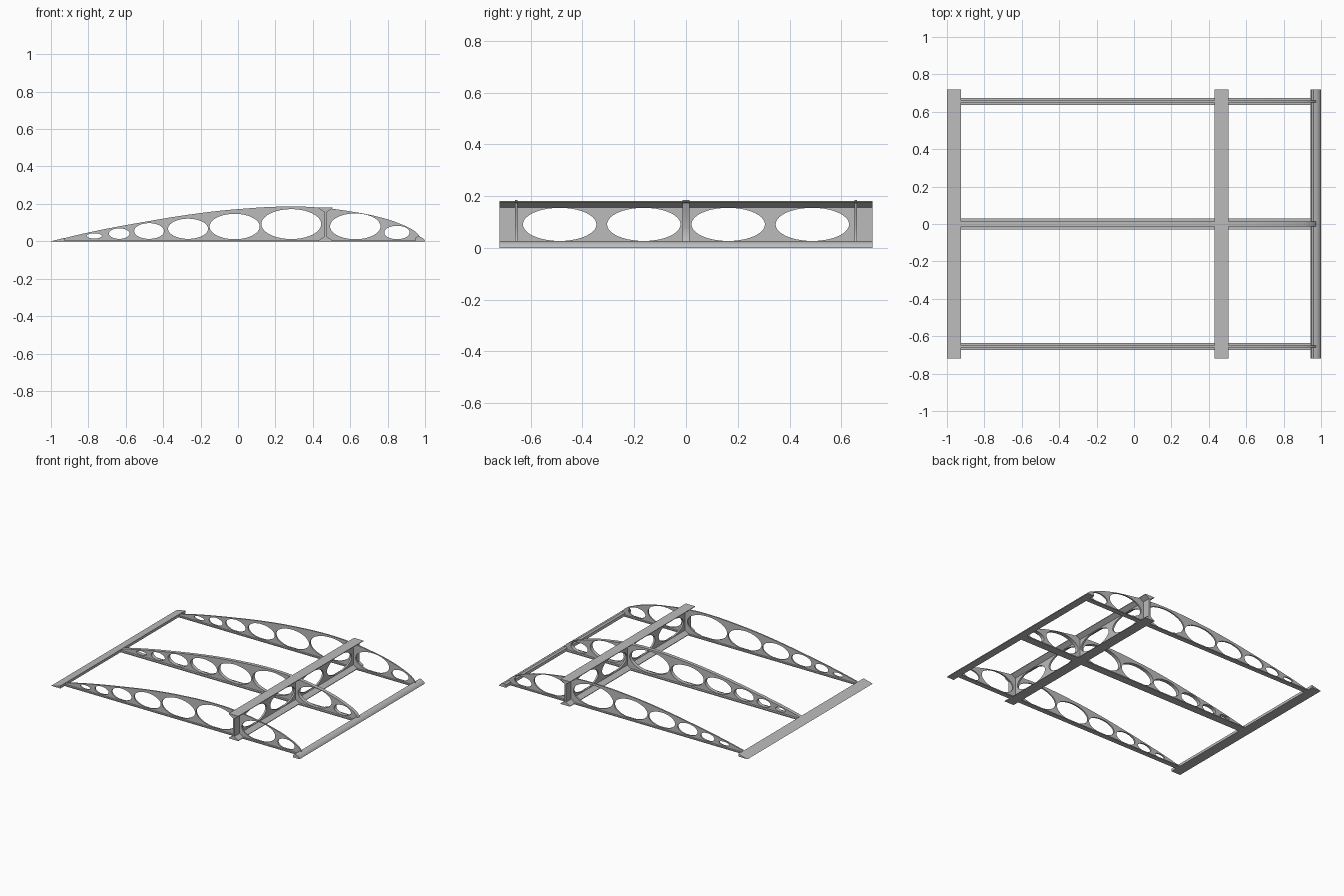
import bpy
import math

cube = bpy.data.objects.get("Cube")
if cube:
    bpy.data.objects.remove(cube, do_unlink=True)

grey = bpy.data.materials.new("plain grey")
grey.use_nodes = True
grey.diffuse_color = (0.5, 0.5, 0.5, 1)
grey.node_tree.nodes["Principled BSDF"].inputs["Base Color"].default_value = (0.5, 0.5, 0.5, 1)

ALONG_Y = (math.pi / 2, 0, 0)            # profile drawn in x-z, thickness along y
ALONG_X = (math.pi / 2, 0, math.pi / 2)  # profile drawn in y-z, thickness along x
HALF_SPAN = 0.72


def add_spline(curve, points, smooth):
    """Closed outline; smooth outlines keep sharp first and last points."""
    if smooth:
        spline = curve.splines.new('BEZIER')
        spline.bezier_points.add(len(points) - 1)
        for i, (bp, (u, v)) in enumerate(zip(spline.bezier_points, points)):
            bp.co = (u, v, 0)
            kind = 'VECTOR' if i in (0, len(points) - 1) else 'AUTO'
            bp.handle_left_type = bp.handle_right_type = kind
    else:
        spline = curve.splines.new('POLY')
        spline.points.add(len(points) - 1)
        for p, (u, v) in zip(spline.points, points):
            p.co = (u, v, 0, 1)
    spline.use_cyclic_u = True


def ellipse(cu, cv, ru, rv, steps=40):
    angles = [2 * math.pi * i / steps for i in range(steps)]
    return [(cu + ru * math.cos(a), cv + rv * math.sin(a)) for a in angles]


def plate(name, outline, half_thick, location, rotation, holes=(), smooth=False):
    """Extrude a closed outline with elliptical holes into a mesh part."""
    curve = bpy.data.curves.new(name, 'CURVE')
    curve.dimensions = '2D'
    curve.fill_mode = 'BOTH'
    curve.resolution_u = 6
    curve.extrude = half_thick
    add_spline(curve, outline, smooth)
    for hole in holes:
        add_spline(curve, ellipse(*hole), False)
    temp = bpy.data.objects.new(name + "_outline", curve)
    bpy.context.collection.objects.link(temp)
    bpy.context.view_layer.update()
    graph = bpy.context.evaluated_depsgraph_get()
    mesh = bpy.data.meshes.new_from_object(temp.evaluated_get(graph))
    bpy.data.objects.remove(temp, do_unlink=True)
    mesh.name = name
    mesh.materials.clear()
    mesh.materials.append(grey)
    part = bpy.data.objects.new(name, mesh)
    part.location = location
    part.rotation_euler = rotation
    bpy.context.collection.objects.link(part)
    bpy.ops.object.select_all(action='DESELECT')
    part.select_set(True)
    bpy.context.view_layer.objects.active = part
    bpy.ops.object.shade_smooth_by_angle(angle=math.radians(25))
    return part


# Ribs: airfoil webs with lightening holes, each on a flat foot strip
airfoil = [(-0.99, 0.002), (-0.8, 0.047), (-0.5, 0.104), (-0.2, 0.151), (0, 0.172),
           (0.27, 0.186), (0.45, 0.179), (0.6, 0.16), (0.75, 0.131), (0.87, 0.092),
           (0.95, 0.05), (0.988, 0.002)]
rib_holes = [(-0.768, 0.029, 0.04, 0.014), (-0.635, 0.041, 0.055, 0.028),
             (-0.475, 0.055, 0.08, 0.042), (-0.267, 0.067, 0.107, 0.054),
             (-0.018, 0.079, 0.134, 0.068), (0.285, 0.092, 0.16, 0.08),
             (0.627, 0.08, 0.135, 0.069), (0.85, 0.047, 0.068, 0.036)]
foot = [(-0.93, 0), (0.95, 0), (0.95, 0.007), (-0.93, 0.007)]
for label, y, web, strip in (("front", -0.655, 0.005, 0.018),
                             ("middle", 0, 0.013, 0.029),
                             ("back", 0.655, 0.005, 0.018)):
    plate(label + "_rib", airfoil, web, (0, y, 0), ALONG_Y, rib_holes, smooth=True)
    plate(label + "_rib_foot", foot, strip, (0, y, 0), ALONG_Y)

# Main spar: tapered flanges joined by a web with four oval holes
SPAR_X, SPAR_TOP = 0.468, 0.181
flange = [(-0.038, 0), (0.038, 0), (0.038, 0.004), (0.006, 0.025), (-0.006, 0.025), (-0.038, 0.004)]
plate("spar_lower_flange", flange, HALF_SPAN, (SPAR_X, 0, 0), ALONG_Y)
upper = [(u, SPAR_TOP - v) for u, v in reversed(flange)]
plate("spar_upper_flange", upper, HALF_SPAN, (SPAR_X, 0, 0), ALONG_Y)
web_outline = [(-HALF_SPAN, 0.022), (HALF_SPAN, 0.022), (HALF_SPAN, 0.159), (-HALF_SPAN, 0.159)]
web_holes = [(y, 0.091, 0.142, 0.064) for y in (-0.488, -0.163, 0.163, 0.488)]
plate("spar_web", web_outline, 0.006, (SPAR_X, 0, 0), ALONG_X, web_holes)

# Leading and trailing edge strips
leading = [(0.945, 0), (1, 0), (0.996, 0.009), (0.987, 0.018), (0.975, 0.024), (0.96, 0.027), (0.949, 0.018)]
plate("leading_edge", leading, HALF_SPAN, (0, 0, 0), ALONG_Y)
trailing = [(-1, 0), (-0.925, 0), (-0.925, 0.019)]
plate("trailing_edge", trailing, HALF_SPAN, (0, 0, 0), ALONG_Y)
